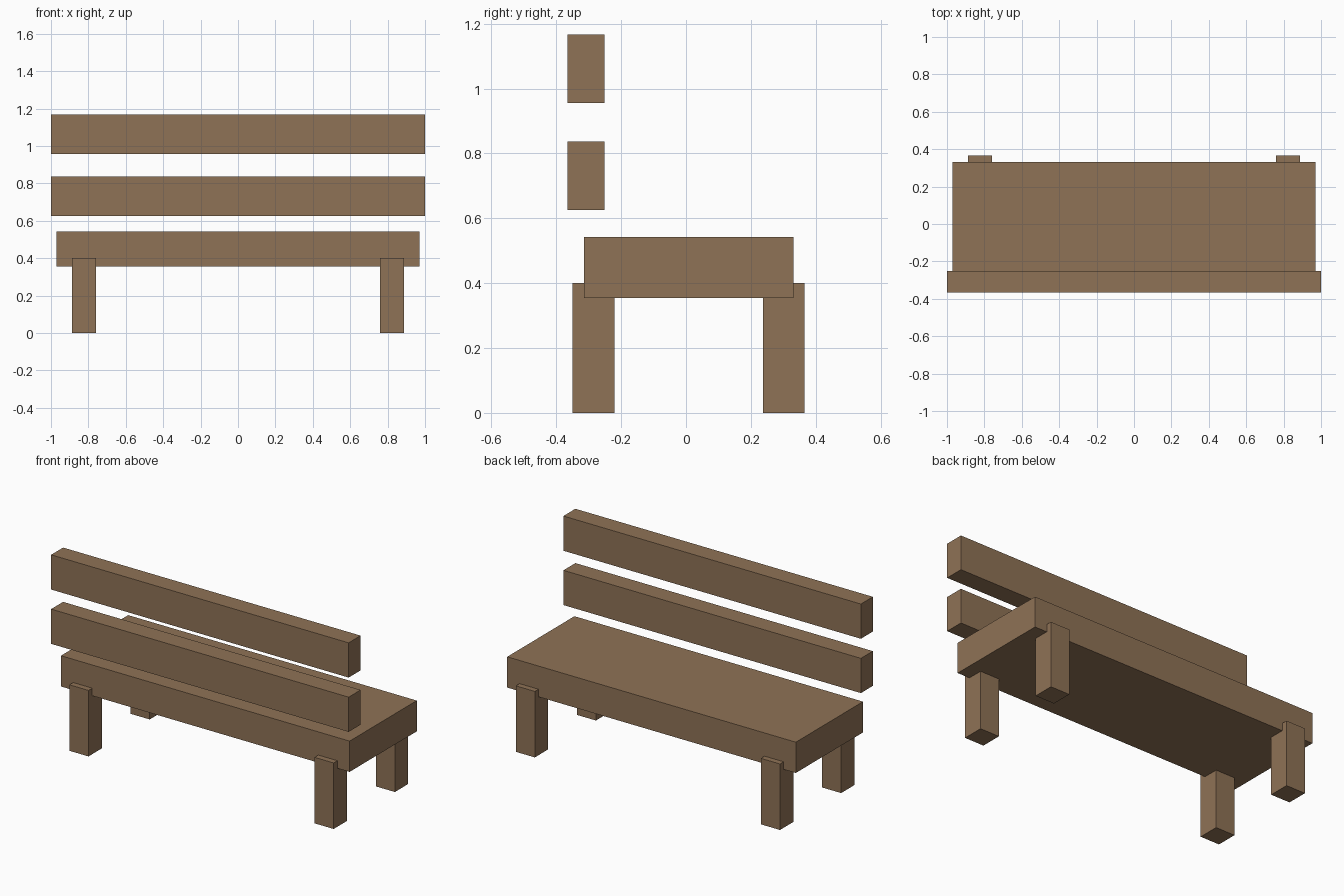
import bpy

if "Cube" in bpy.data.objects:
    bpy.data.objects.remove(bpy.data.objects["Cube"])

wood = bpy.data.materials.new("brown wood")
wood.diffuse_color = (0.275, 0.17, 0.093, 1)
wood.use_nodes = True
wood.node_tree.nodes["Principled BSDF"].inputs["Base Color"].default_value = wood.diffuse_color


def box(name, x, y, z):
    """Box spanning the (low, high) range on each axis."""
    bpy.ops.mesh.primitive_cube_add(size=1, location=[sum(r) / 2 for r in (x, y, z)])
    obj = bpy.context.object
    obj.name = name
    obj.scale = [r[1] - r[0] for r in (x, y, z)]
    bpy.ops.object.transform_apply(location=False, rotation=False, scale=True)
    obj.data.materials.append(wood)


# Seat
box("seat", (-0.97, 0.97), (-0.314, 0.331), (0.355, 0.542))

# Backrest slats
box("lower_back_slat", (-1, 1), (-0.366, -0.251), (0.626, 0.837))
box("upper_back_slat", (-1, 1), (-0.366, -0.251), (0.956, 1.167))

# Legs, mirrored left and right
for side, x in (("left", (-0.888, -0.76)), ("right", (0.76, 0.888))):
    box(f"front_leg_{side}", x, (-0.35, -0.221), (0, 0.401))
    box(f"rear_leg_{side}", x, (0.238, 0.366), (0, 0.401))
